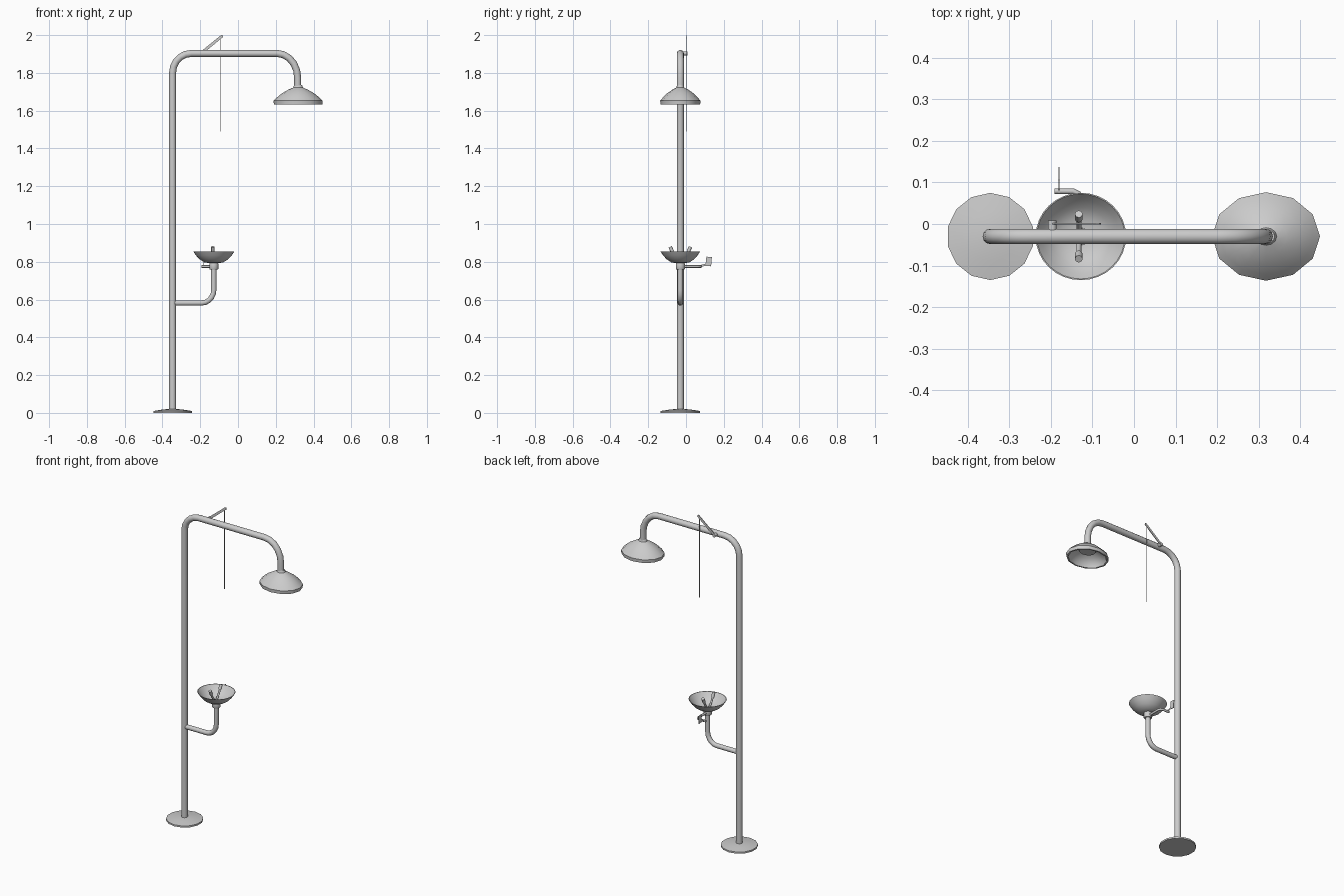
import bpy, bmesh, math
from mathutils import Vector

if "Cube" in bpy.data.objects:
    bpy.data.objects.remove(bpy.data.objects["Cube"])

Y = -0.03  # depth of the main pipe plane


def finish(ob, angle=40):
    bpy.ops.object.select_all(action='DESELECT')
    ob.select_set(True)
    bpy.context.view_layer.objects.active = ob
    bpy.ops.object.shade_smooth_by_angle(angle=math.radians(angle))
    return ob


def from_bmesh(name, bm):
    bmesh.ops.recalc_face_normals(bm, faces=bm.faces)
    me = bpy.data.meshes.new(name)
    bm.to_mesh(me)
    bm.free()
    ob = bpy.data.objects.new(name, me)
    bpy.context.collection.objects.link(ob)
    return ob


def lathe(name, x, profile, sides, sy=1.0, start=0.0):
    """Revolve (radius, z) points; both ends are capped."""
    bm = bmesh.new()
    rings = []
    for r, z in profile:
        ring = []
        for i in range(sides):
            a = start + 2 * math.pi * i / sides
            ring.append(bm.verts.new((x + r * math.cos(a), Y + sy * r * math.sin(a), z)))
        rings.append(ring)
    for a, b in zip(rings, rings[1:]):
        for i in range(sides):
            j = (i + 1) % sides
            bm.faces.new((a[i], a[j], b[j], b[i]))
    bm.faces.new(rings[0])
    bm.faces.new(rings[-1])
    return finish(from_bmesh(name, bm))


def tube(name, pts, radius, res=2):
    """Round pipe along a list of points."""
    cu = bpy.data.curves.new(name, 'CURVE')
    cu.dimensions = '3D'
    cu.twist_mode = 'MINIMUM'
    cu.bevel_depth = radius
    cu.bevel_resolution = res
    cu.use_fill_caps = True
    sp = cu.splines.new('POLY')
    sp.points.add(len(pts) - 1)
    for p, co in zip(sp.points, pts):
        p.co = (*co, 1)
    ob = bpy.data.objects.new(name, cu)
    bpy.context.collection.objects.link(ob)
    bpy.ops.object.select_all(action='DESELECT')
    ob.select_set(True)
    bpy.context.view_layer.objects.active = ob
    bpy.ops.object.convert(target='MESH')
    return finish(bpy.context.object, 50)


def elbow(cx, cz, rx, rz, a0, a1, n=5):
    """Elliptical bend in the xz plane."""
    out = []
    for i in range(n + 1):
        a = math.radians(a0 + (a1 - a0) * i / n)
        out.append((cx + rx * math.cos(a), Y, cz + rz * math.sin(a)))
    return out


def plate(name, outline, offset):
    """Thin flat part: outline extruded by a vector."""
    bm = bmesh.new()
    face = bm.faces.new([bm.verts.new(p) for p in outline])
    ext = bmesh.ops.extrude_face_region(bm, geom=[face])
    verts = [v for v in ext['geom'] if isinstance(v, bmesh.types.BMVert)]
    bmesh.ops.translate(bm, verts=verts, vec=offset)
    return finish(from_bmesh(name, bm), 30)


# Floor flange
lathe("floor_flange", -0.346,
      [(0.105, 0), (0.105, 0.01), (0.06, 0.017), (0.022, 0.021)], 14, start=math.pi / 2)

# Main pipe: pole, overhead arm and drop to the shower head
tube("main_pipe",
     [(-0.346, Y, 0.01)] + elbow(-0.246, 1.803, 0.1, 0.1, 180, 90)
     + elbow(0.206, 1.773, 0.11, 0.13, 90, 0) + [(0.316, Y, 1.71)], 0.0185, 4)

# Shower head, hollow underneath
lathe("shower_head", 0.318,
      [(0.021, 1.735), (0.026, 1.722), (0.05, 1.712), (0.085, 1.692), (0.112, 1.67),
       (0.130, 1.653), (0.128, 1.633), (0.118, 1.633), (0.112, 1.652),
       (0.085, 1.677), (0.055, 1.69), (0.05, 1.68)], 12, sy=0.82)

# Branch pipe to the eyewash bowl
tube("bowl_pipe",
     [(-0.346, Y, 0.582)] + elbow(-0.192, 0.652, 0.064, 0.07, -90, 0) + [(-0.128, Y, 0.79)],
     0.0145, 3)
lathe("bowl_collar", -0.128, [(0.022, 0.76), (0.024, 0.764), (0.024, 0.79), (0.02, 0.8)], 16)

# Eyewash bowl
lathe("eyewash_bowl", -0.128,
      [(0.02, 0.792), (0.05, 0.797), (0.075, 0.813), (0.095, 0.834), (0.109, 0.855),
       (0.106, 0.855), (0.092, 0.837), (0.072, 0.817), (0.048, 0.802), (0.02, 0.798)],
      32, sy=0.965)

# Pair of eyewash nozzles
for side, label in ((-1, "front"), (1, "back")):
    def at(d, z):
        return (-0.133, Y + side * d, z)
    tube(label + "_nozzle_stem", [at(0.008, 0.797), at(0.034, 0.835), at(0.045, 0.858)], 0.006, 2)
    tube(label + "_nozzle_head", [at(0.042, 0.853), at(0.054, 0.879)], 0.0095, 2)

# Bowl valve rod and push paddle
tube("valve_rod", [(-0.128, Y, 0.775), (-0.128, 0.06, 0.775), (-0.134, 0.073, 0.775),
                   (-0.147, 0.079, 0.775), (-0.192, 0.079, 0.775)], 0.007, 2)
paddle = [(0.075, 0.77), (0.1, 0.779), (0.133, 0.776), (0.137, 0.825),
          (0.108, 0.827), (0.104, 0.79), (0.075, 0.782)]
plate("push_paddle", [(-0.182, y, z) for y, z in paddle], Vector((0.003, 0, 0)))

# Shower valve stub, lever and pull rod
tube("shower_valve", [(-0.197, Y, 1.903), (-0.197, 0.008, 1.903)], 0.0105, 3)
lever = [(-0.203, 1.908), (-0.191, 1.898), (-0.079, 1.99), (-0.083, 2.0), (-0.091, 1.999)]
plate("shower_lever", [(x, -0.001, z) for x, z in lever], Vector((0, 0.004, 0)))
tube("pull_rod", [(-0.094, 0.001, 1.99), (-0.094, 0.001, 1.49)], 0.002, 1)
